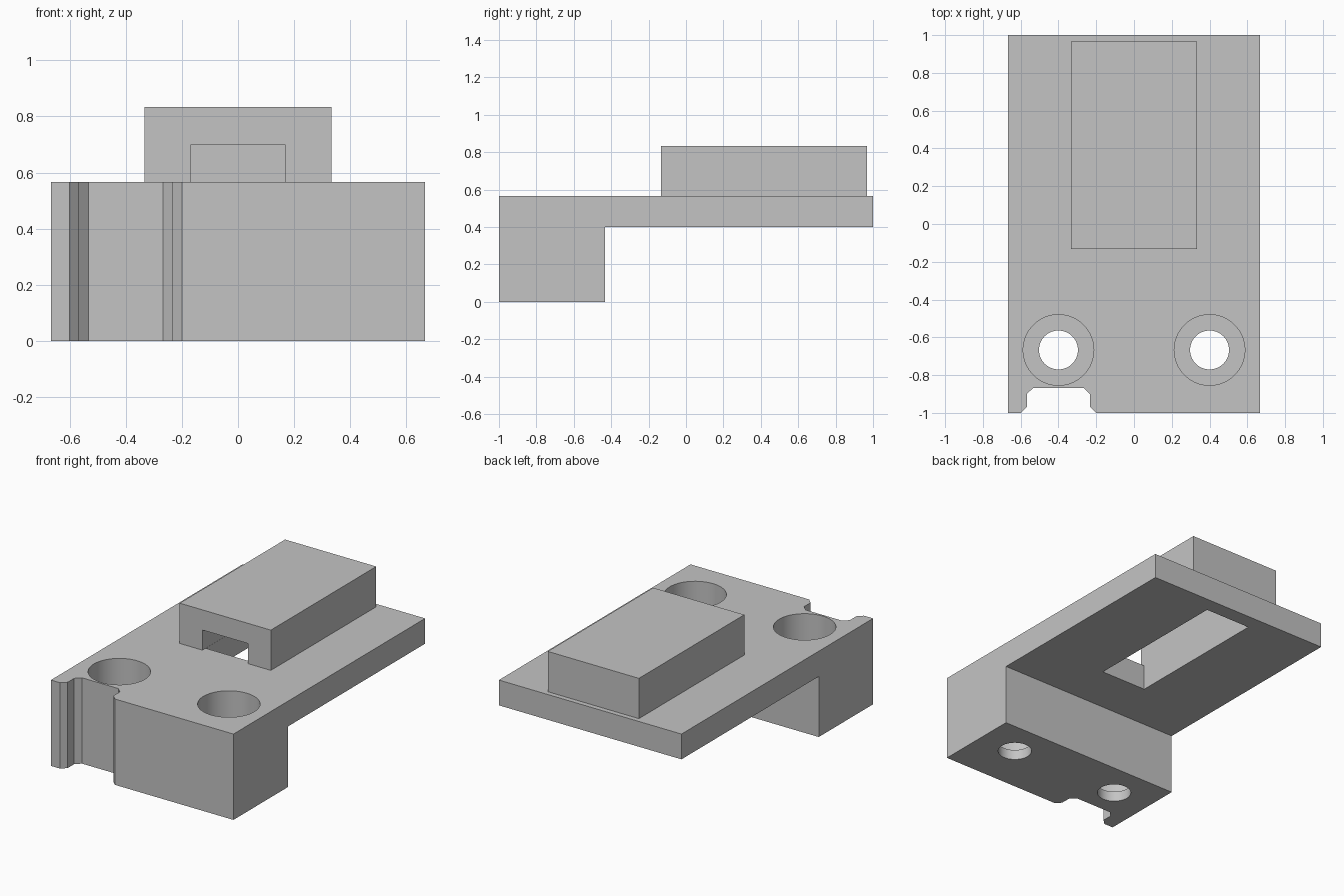
import bpy, bmesh
from math import radians

default = bpy.data.objects.get("Cube")
if default:
    bpy.data.objects.remove(default, do_unlink=True)

grey = bpy.data.materials.new("light grey")
grey.use_nodes = True
colour = (0.55, 0.55, 0.55, 1)
grey.diffuse_color = colour
grey.node_tree.nodes["Principled BSDF"].inputs["Base Color"].default_value = colour


def make(name, bm):
    bmesh.ops.recalc_face_normals(bm, faces=bm.faces)
    mesh = bpy.data.meshes.new(name)
    bm.to_mesh(mesh)
    bm.free()
    mesh.materials.append(grey)
    obj = bpy.data.objects.new(name, mesh)
    bpy.context.collection.objects.link(obj)
    return obj


def prism(name, points, direction):
    """Extrude a closed outline along a direction."""
    bm = bmesh.new()
    face = bm.faces.new([bm.verts.new(p) for p in points])
    top = bmesh.ops.extrude_face_region(bm, geom=[face])["geom"]
    verts = [v for v in top if isinstance(v, bmesh.types.BMVert)]
    bmesh.ops.translate(bm, verts=verts, vec=direction)
    return make(name, bm)


def box(name, half_x, y0, y1, z0, z1):
    outline = [(-half_x, y0, z0), (half_x, y0, z0), (half_x, y1, z0), (-half_x, y1, z0)]
    return prism(name, outline, (0, 0, z1 - z0))


def cylinder(name, x, y, radius, z0, z1):
    bm = bmesh.new()
    bmesh.ops.create_cone(bm, cap_ends=True, segments=64, radius1=radius,
                          radius2=radius, depth=z1 - z0)
    bmesh.ops.translate(bm, verts=bm.verts, vec=(x, y, (z0 + z1) / 2))
    return make(name, bm)


def combine(target, other, operation):
    """Apply a boolean, then remove the second object."""
    other.hide_render = True
    mod = target.modifiers.new(operation.lower(), "BOOLEAN")
    mod.operation, mod.object, mod.solver = operation, other, "EXACT"
    bpy.ops.object.select_all(action="DESELECT")
    bpy.context.view_layer.objects.active = target
    target.select_set(True)
    bpy.ops.object.modifier_apply(modifier=mod.name)
    bpy.data.objects.remove(other, do_unlink=True)


WIDTH, TOP = 0.667, 0.567

# Plate with a deep foot at the front
side = [(-1, 0), (-0.433, 0), (-0.433, 0.4), (1, 0.4), (1, TOP), (-1, TOP)]
body = prism("mounting_bracket", [(-WIDTH, y, z) for y, z in side], (2 * WIDTH, 0, 0))

# Hood with a channel open at the front
hood = box("hood", 0.333, -0.133, 0.967, 0.5, 0.833)
combine(hood, box("channel", 0.167, -0.3, 0.9, 0.45, 0.7), "DIFFERENCE")
combine(body, hood, "UNION")

# Slot through the plate under the hood
combine(body, box("slot", 0.166, -0.1, 0.899, 0.3, 0.64), "DIFFERENCE")

# Counterbored screw holes
for x in (-0.4, 0.4):
    combine(body, cylinder("counterbore", x, -0.667, 0.187, 0.067, 0.7), "DIFFERENCE")
    combine(body, cylinder("screw_hole", x, -0.667, 0.103, -0.1, 0.3), "DIFFERENCE")

# Chamfered cable notch in the front face
half = [(0.2, -1.1), (0.2, -1), (0.167, -0.967), (0.167, -0.9), (0.133, -0.867)]
outline = half + [(-x, y) for x, y in reversed(half)]
notch = prism("notch", [(x - 0.4, y, -0.1) for x, y in outline], (0, 0, 0.9))
combine(body, notch, "DIFFERENCE")

# Smooth bores, sharp edges elsewhere
bpy.ops.object.shade_smooth_by_angle(angle=radians(30))
